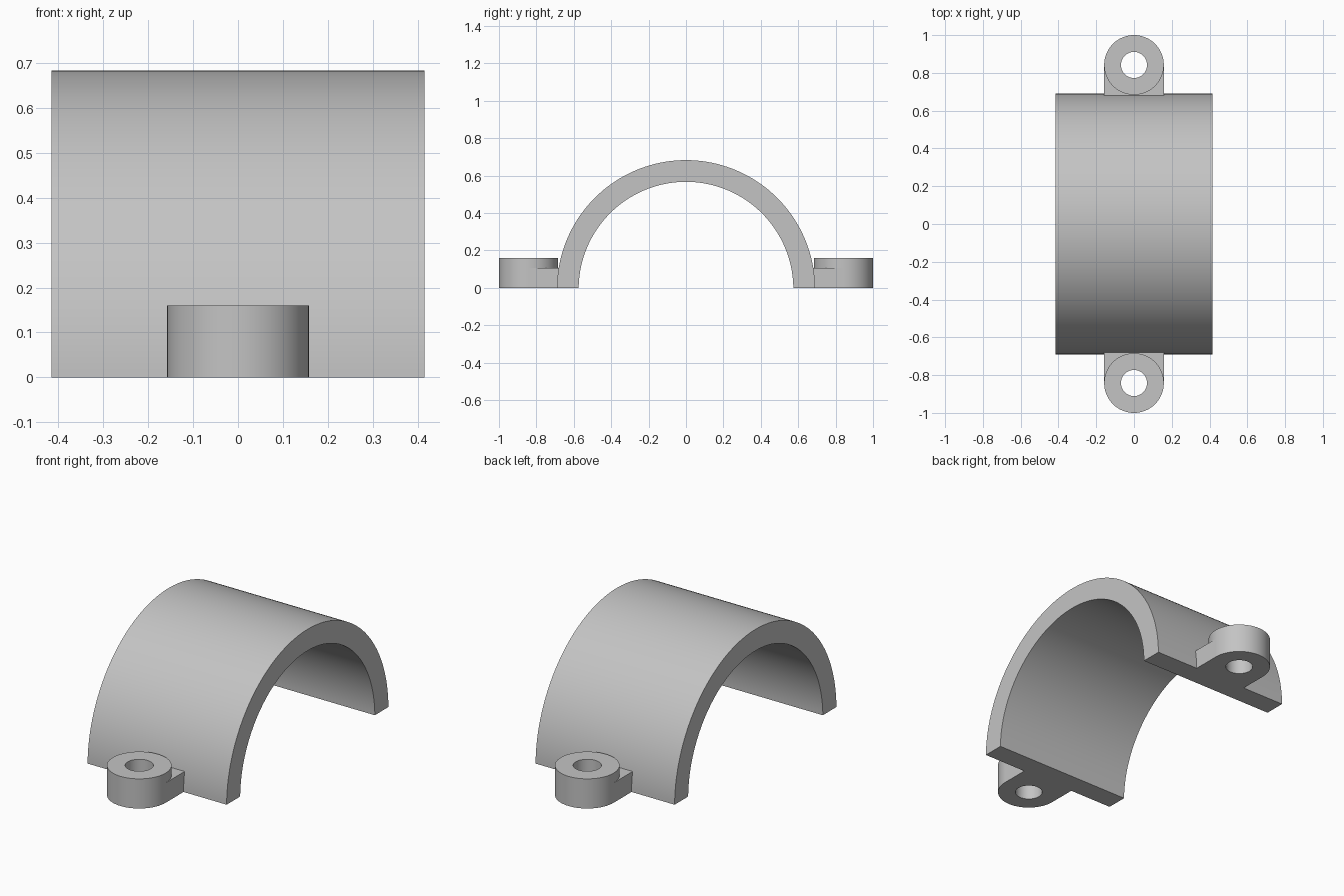
import bpy, bmesh
from math import sin, cos, pi, asin, radians

cube = bpy.data.objects.get("Cube")
if cube:
    bpy.data.objects.remove(cube, do_unlink=True)

# Single plain grey material
GREY = (0.55, 0.55, 0.55, 1)
grey = bpy.data.materials.new("plain grey")
grey.diffuse_color = GREY
grey.use_nodes = True
grey.node_tree.nodes["Principled BSDF"].inputs["Base Color"].default_value = GREY


def arc(radius, start, end, steps, cu=0, cv=0):
    angles = [start + (end - start) * i / steps for i in range(steps + 1)]
    return [(cu + radius * cos(a), cv + radius * sin(a)) for a in angles]


def strip_solid(name, side_a, side_b, place, low, high, closed=False):
    """Solid whose cross-section lies between two matching lines of points."""
    bm = bmesh.new()
    rows = [[bm.verts.new(place(u, v, h)) for u, v in side]
            for side in (side_a, side_b) for h in (low, high)]
    a0, a1, b0, b1 = rows
    n = len(a0)
    for i in range(n if closed else n - 1):
        j = (i + 1) % n
        for p, q in ((a0, a1), (a1, b1), (b1, b0), (b0, a0)):
            bm.faces.new((p[i], p[j], q[j], q[i]))
    if not closed:
        for i in (0, n - 1):
            bm.faces.new((a0[i], a1[i], b1[i], b0[i]))
    bmesh.ops.recalc_face_normals(bm, faces=bm.faces)
    mesh = bpy.data.meshes.new(name)
    bm.to_mesh(mesh)
    bm.free()
    mesh.materials.append(grey)
    obj = bpy.data.objects.new(name, mesh)
    bpy.context.collection.objects.link(obj)
    bpy.ops.object.select_all(action='DESELECT')
    obj.select_set(True)
    bpy.context.view_layer.objects.active = obj
    bpy.ops.object.shade_smooth_by_angle(angle=radians(30))
    return obj


# Half-pipe shell, its axis slightly below the ground plane
OUTER, INNER, DROP = 0.69, 0.574, 0.007


def shell_arc(radius):
    a = asin(DROP / radius)
    return arc(radius, a, pi - a, 96, 0, -DROP)


strip_solid("arched_shell", shell_arc(OUTER), shell_arc(INNER),
            lambda u, v, h: (h, u, v), -0.415, 0.415)

# Mounting ears: a drilled round boss joined to the shell by a lower web
EAR_Y, EAR_R, HOLE_R = 0.842, 0.158, 0.069
for label, side in (("front", -1), ("back", 1)):
    def place(u, v, h):
        return (u, side * v, h)

    ring = [arc(r, 0, 2 * pi, 64, 0, EAR_Y)[:-1] for r in (EAR_R, HOLE_R)]
    strip_solid(label + "_boss", *ring, place, 0, 0.16, closed=True)
    edge = arc(EAR_R, pi, 2 * pi, 32, 0, EAR_Y)
    strip_solid(label + "_web", edge, [(u, 0.66) for u, v in edge],
                place, 0, 0.107)
